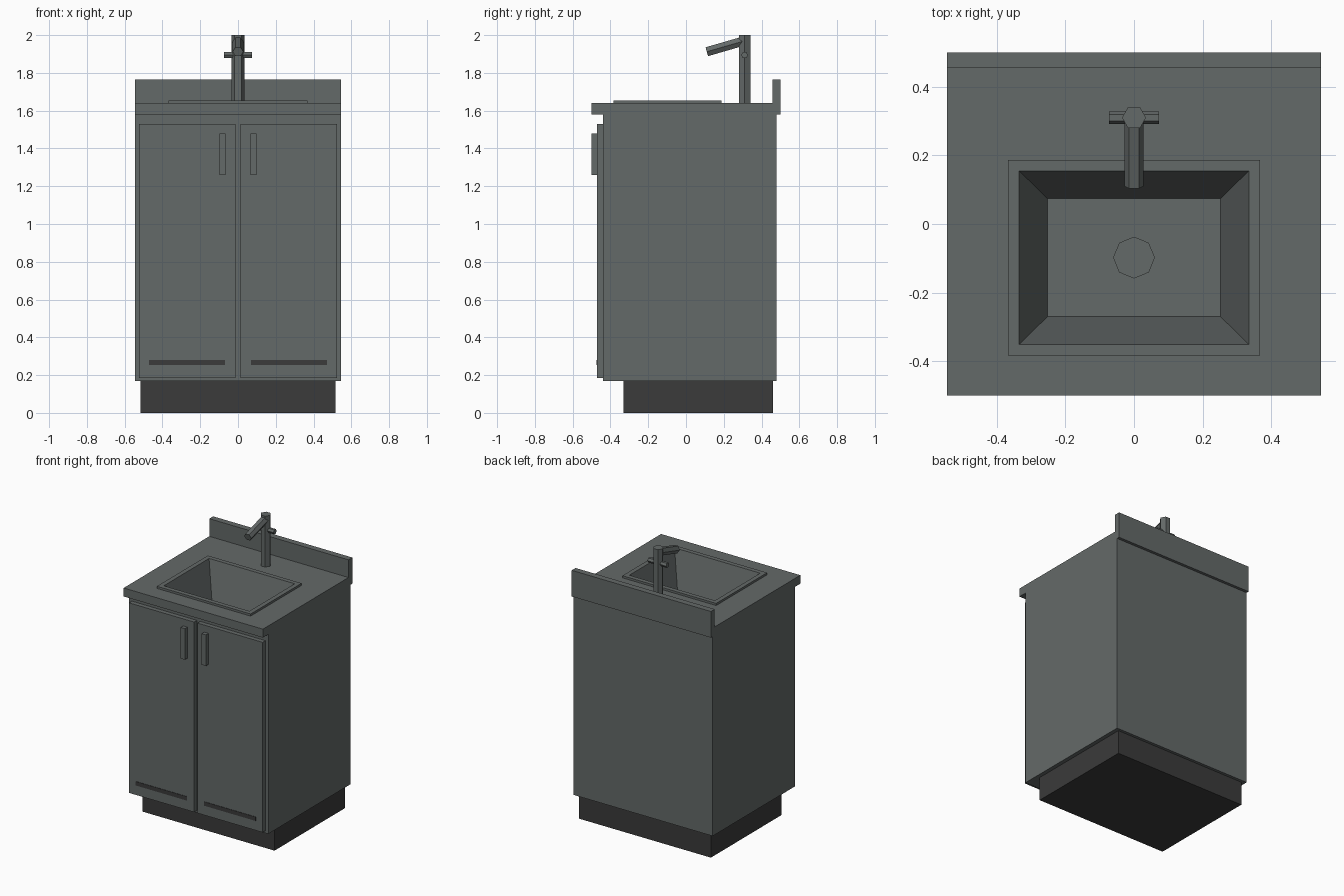
import bpy, bmesh, math
from mathutils import Matrix, Vector

if "Cube" in bpy.data.objects:
    bpy.data.objects.remove(bpy.data.objects["Cube"])


def material(name, rgb):
    m = bpy.data.materials.new(name)
    m.diffuse_color = (*rgb, 1)
    m.use_nodes = True
    m.node_tree.nodes["Principled BSDF"].inputs["Base Color"].default_value = m.diffuse_color
    return m


GREY = material("slate grey", (0.127, 0.142, 0.139))
DARK = material("charcoal", (0.043, 0.043, 0.043))


def finish(name, bm, mat):
    bmesh.ops.recalc_face_normals(bm, faces=bm.faces)
    me = bpy.data.meshes.new(name)
    bm.to_mesh(me)
    bm.free()
    me.materials.append(mat)
    ob = bpy.data.objects.new(name, me)
    bpy.context.collection.objects.link(ob)
    return ob


def box(name, x0, x1, y0, y1, z0, z1, mat=GREY):
    bm = bmesh.new()
    size = Matrix.Diagonal((x1 - x0, y1 - y0, z1 - z0, 1))
    mid = Matrix.Translation(((x0 + x1) / 2, (y0 + y1) / 2, (z0 + z1) / 2))
    bmesh.ops.create_cube(bm, size=1, matrix=mid @ size)
    return finish(name, bm, mat)


def loft(name, loops, cap=False, closed=False):
    """Bridge rectangles given as (half width, y0, y1, z)."""
    bm = bmesh.new()
    rings = [[bm.verts.new(p) for p in
              ((-w, y0, z), (w, y0, z), (w, y1, z), (-w, y1, z))]
             for w, y0, y1, z in loops]
    pairs = list(zip(rings, rings[1:]))
    if closed:
        pairs.append((rings[-1], rings[0]))
    for a, b in pairs:
        for i in range(4):
            j = (i + 1) % 4
            bm.faces.new((a[i], a[j], b[j], b[i]))
    if cap:
        bm.faces.new(rings[-1])
    return finish(name, bm, GREY)


def rod(name, a, b, r, sides, spin=0.0):
    a, b = Vector(a), Vector(b)
    d = b - a
    bm = bmesh.new()
    m = (Matrix.Translation((a + b) / 2) @ d.to_track_quat('Z', 'Y').to_matrix().to_4x4()
         @ Matrix.Rotation(spin, 4, 'Z'))
    bmesh.ops.create_cone(bm, cap_ends=True, segments=sides, radius1=r, radius2=r,
                          depth=d.length, matrix=m)
    return finish(name, bm, GREY)


# Cabinet: recessed plinth, open-topped carcass
box("plinth", -0.517, 0.517, -0.33, 0.46, 0, 0.17, DARK)
loft("cabinet_body", [(0.545, -0.44, 0.48, 1.58), (0.545, -0.44, 0.48, 0.168)], cap=True)

# Countertop with sink opening, and backsplash
loft("countertop", [(0.545, -0.5, 0.48, 1.64), (0.345, -0.36, 0.165, 1.64),
                    (0.345, -0.36, 0.165, 1.58), (0.545, -0.5, 0.48, 1.58)], closed=True)
box("backsplash", -0.545, 0.545, 0.457, 0.5, 1.58, 1.765)

# Sink: raised rim flowing into a tapered basin, with drain
loft("sink_basin", [(0.367, -0.383, 0.187, 1.64), (0.367, -0.383, 0.187, 1.655),
                    (0.335, -0.351, 0.155, 1.655), (0.252, -0.27, 0.074, 1.355)], cap=True)
rod("drain", (0, -0.098, 1.355), (0, -0.098, 1.36), 0.061, 8)

# Doors with pulls and dark vent strips
for side, s in (("left", -1), ("right", 1)):
    def span(a, b):
        return sorted((s * a, s * b))
    box(side + "_door", *span(0.013, 0.523), -0.472, -0.44, 0.185, 1.53)
    box(side + "_handle", *span(0.066, 0.099), -0.5, -0.472, 1.26, 1.48)
    box(side + "_vent_strip", *span(0.068, 0.47), -0.475, -0.471, 0.253, 0.281, DARK)

# Faucet: hexagonal post, sloping spout and cross lever
rod("faucet_post", (0, 0.31, 1.64), (0, 0.31, 2.0), 0.035, 6, math.pi / 6)
rod("faucet_spout", (0, 0.31, 1.97), (0, 0.11, 1.912), 0.028, 6, math.pi / 6)
rod("faucet_lever", (-0.073, 0.31, 1.894), (0.073, 0.31, 1.894), 0.018, 6, math.pi / 6)
